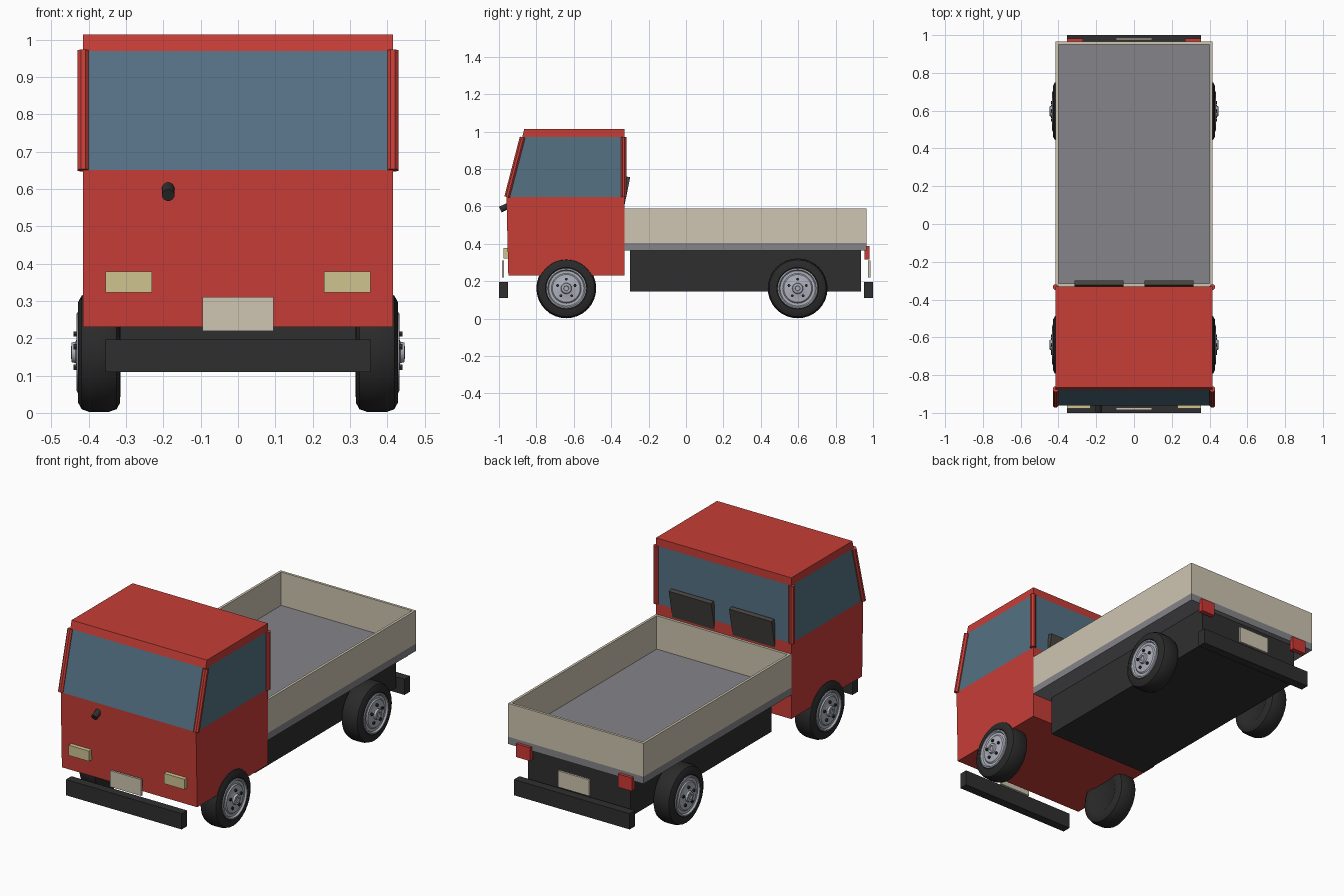
import bpy, bmesh, math
from mathutils import Vector, Matrix

cube = bpy.data.objects.get("Cube")
if cube:
    bpy.data.objects.remove(cube, do_unlink=True)


def material(name, r, g, b):
    m = bpy.data.materials.new(name)
    m.use_nodes = True
    m.diffuse_color = (r, g, b, 1)
    m.node_tree.nodes["Principled BSDF"].inputs["Base Color"].default_value = (r, g, b, 1)
    return m


RED = material("cab red", 0.57, 0.047, 0.037)
GLASS = material("window blue", 0.09, 0.165, 0.23)
CREAM = material("cream", 0.62, 0.56, 0.44)
GREY = material("bed grey", 0.235, 0.23, 0.25)
DARK = material("chassis black", 0.028, 0.028, 0.029)
TYRE = material("tyre black", 0.023, 0.023, 0.024)
RIM = material("rim silver", 0.42, 0.44, 0.5)
SEAT = material("seat brown", 0.065, 0.058, 0.052)
LAMP = material("headlamp yellow", 0.62, 0.55, 0.28)
TAIL = material("tail lamp red", 0.6, 0.04, 0.035)


def finish(name, bm, *mats, smooth=False):
    bmesh.ops.recalc_face_normals(bm, faces=bm.faces)
    mesh = bpy.data.meshes.new(name)
    bm.to_mesh(mesh)
    bm.free()
    for m in mats:
        mesh.materials.append(m)
    obj = bpy.data.objects.new(name, mesh)
    bpy.context.collection.objects.link(obj)
    if smooth:
        bpy.ops.object.select_all(action="DESELECT")
        obj.select_set(True)
        bpy.context.view_layer.objects.active = obj
        bpy.ops.object.shade_smooth_by_angle(angle=math.radians(35))
    return obj


def box(name, mat, x, y, z, tilt=0):
    """Box from (low, high) pairs, optionally tilted about x."""
    bm = bmesh.new()
    size = Matrix.Diagonal((x[1] - x[0], y[1] - y[0], z[1] - z[0], 1))
    centre = Matrix.Translation((sum(x) / 2, sum(y) / 2, sum(z) / 2))
    bmesh.ops.create_cube(bm, size=1, matrix=centre @ Matrix.Rotation(tilt, 4, "X") @ size)
    return finish(name, bm, mat)


def rod(name, mat, a, b, radius, sides):
    """Prism between two points."""
    a, b = Vector(a), Vector(b)
    turn = (b - a).to_track_quat("Z", "Y").to_matrix().to_4x4()
    bm = bmesh.new()
    bmesh.ops.create_cone(bm, cap_ends=True, segments=sides, radius1=radius, radius2=radius,
                          depth=(b - a).length,
                          matrix=Matrix.Translation((a + b) / 2) @ turn @ Matrix.Rotation(math.pi / sides, 4, "Z"))
    return finish(name, bm, mat, smooth=sides > 8)


def lathe(name, mat, profile, side, y, z, segments=32):
    """Spin (x, radius) points about an axle along x."""
    bm = bmesh.new()
    rings = []
    for px, r in profile:
        if r == 0:
            rings.append([bm.verts.new((side * px, y, z))] * segments)
        else:
            angles = [2 * math.pi * i / segments for i in range(segments)]
            rings.append([bm.verts.new((side * px, y + r * math.cos(t), z + r * math.sin(t))) for t in angles])
    for low, high in zip(rings, rings[1:]):
        for i in range(segments):
            j = (i + 1) % segments
            bm.faces.new(list(dict.fromkeys((low[i], low[j], high[j], high[i]))))
    return finish(name, bm, mat, smooth=True)


# Cab shell: stacked rectangles, with the band between sill and roof glazed
W, BACK = 0.415, -0.33
SILL, HEAD = 0.65, 0.97
bm = bmesh.new()
levels = [(0.23, -0.95), (SILL, -0.96), (HEAD, -0.876), (1.013, -0.865)]
rings = [[bm.verts.new((x, y, z)) for x, y in ((-W, f), (W, f), (W, BACK), (-W, BACK))]
         for z, f in levels]
bm.faces.new(rings[0])
bm.faces.new(rings[-1])
for low, high in zip(rings, rings[1:]):
    for i in range(4):
        j = (i + 1) % 4
        bm.faces.new((low[i], low[j], high[j], high[i]))
for face in bm.faces:
    face.material_index = int(SILL < face.calc_center_median().z < HEAD)
finish("cab", bm, RED, GLASS)

# Cargo bed
END = 0.965
box("bed_floor", GREY, (-W, W), (BACK, END), (0.365, 0.405))
WALL = (0.405, 0.59)
T = 0.014
box("bed_front_board", CREAM, (-W, W), (BACK, BACK + T), WALL)
box("bed_tailboard", CREAM, (-W, W), (END - T, END), WALL)
box("chassis", DARK, (-0.315, 0.315), (-0.30, 0.935), (0.145, 0.365))

# Bumpers and number plates
box("front_bumper", DARK, (-0.355, 0.355), (-1.0, -0.952), (0.11, 0.197))
box("rear_bumper", DARK, (-0.355, 0.355), (0.952, 1.0), (0.11, 0.197))
box("front_plate", CREAM, (-0.095, 0.095), (-0.984, -0.972), (0.22, 0.31))
box("rear_plate", CREAM, (-0.095, 0.095), (0.974, 0.986), (0.22, 0.31))

# Stub on the front panel
rod("steering_stub", DARK, (-0.187, -0.94, 0.608), (-0.187, -0.993, 0.583), 0.017, 12)

# Wheel profiles from the inner side outwards
tyre = [(0.322, 0), (0.322, 0.095), (0.315, 0.108), (0.316, 0.135), (0.325, 0.152), (0.345, 0.159),
        (0.372, 0.16), (0.4, 0.159), (0.419, 0.152), (0.428, 0.135), (0.429, 0.112), (0.422, 0.104)]
rim = [(0.418, 0.108), (0.431, 0.107), (0.433, 0.1), (0.424, 0.094), (0.424, 0.08), (0.43, 0.074),
       (0.432, 0.036), (0.435, 0.029), (0.446, 0.026), (0.447, 0.014), (0.442, 0.012), (0.442, 0)]

for s, label in ((1, "left"), (-1, "right")):
    def span(a, b):
        return tuple(sorted((s * a, s * b)))

    box(label + "_bed_side", CREAM, span(W - T, W), (BACK + T, END - T), WALL)
    box(label + "_headlamp", LAMP, span(0.23, 0.355), (-0.977, -0.945), (0.322, 0.379))
    box(label + "_tail_lamp", TAIL, span(0.27, 0.355), (0.955, 0.982), (0.315, 0.388))
    box(label + "_seat_back", SEAT, span(0.055, 0.315), (-0.343, -0.318), (0.56, 0.76), -0.2)
    rod(label + "_front_pillar", RED, (s * W, -0.957, SILL), (s * W, -0.874, HEAD), 0.016, 8)
    rod(label + "_rear_pillar", RED, (s * W, -0.334, SILL), (s * W, -0.334, HEAD), 0.016, 8)

    for place, y in (("front", -0.64), ("rear", 0.597)):
        name = label + "_" + place
        z = 0.162
        lathe(name + "_tyre", TYRE, tyre, s, y, z)
        lathe(name + "_rim", RIM, rim, s, y, z)
        for i in range(5):
            t = math.pi / 2 + 2 * math.pi * i / 5
            by, bz = y + 0.049 * math.cos(t), z + 0.049 * math.sin(t)
            rod(f"{name}_bolt_{i + 1}", DARK, (s * 0.425, by, bz), (s * 0.44, by, bz), 0.008, 6)
